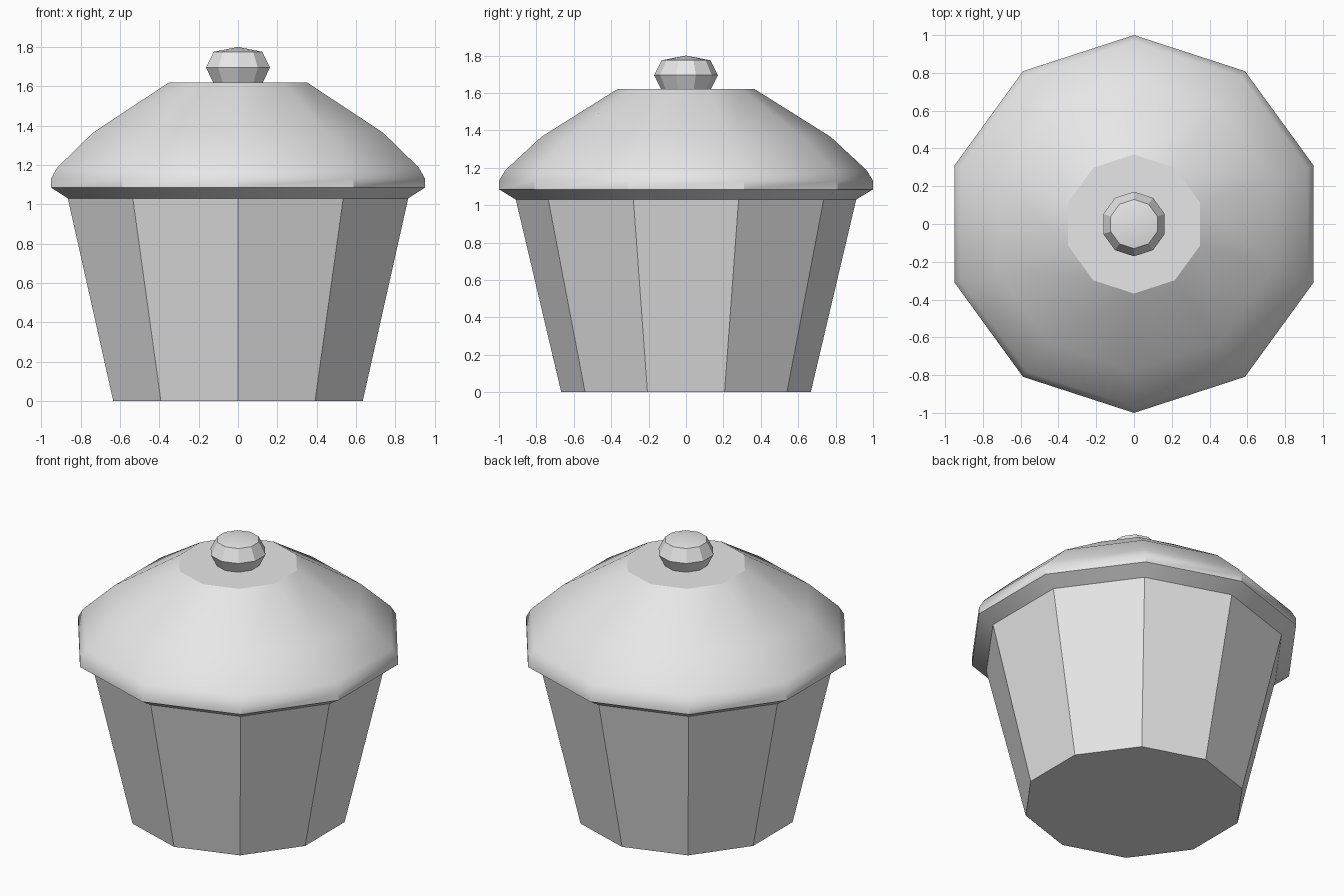
import bpy
import bmesh
import math

cube = bpy.data.objects.get("Cube")
if cube:
    bpy.data.objects.remove(cube, do_unlink=True)

SIDES = 10


def make_material(name, rgb):
    mat = bpy.data.materials.new(name)
    mat.use_nodes = True
    color = (*rgb, 1.0)
    mat.diffuse_color = color
    mat.node_tree.nodes["Principled BSDF"].inputs["Base Color"].default_value = color
    return mat


def turned_part(name, profile, mat, sharp_angle, close_bottom=False, close_top=False):
    """Ten-sided lathe of (radius, height) points, with a corner facing the front."""
    bm = bmesh.new()
    rings = []
    for radius, z in profile:
        if radius == 0:
            rings.append([bm.verts.new((0, 0, z))] * SIDES)
            continue
        ring = []
        for i in range(SIDES):
            a = math.tau * i / SIDES - math.pi / 2
            ring.append(bm.verts.new((radius * math.cos(a), radius * math.sin(a), z)))
        rings.append(ring)
    for low, high in zip(rings, rings[1:]):
        for i in range(SIDES):
            j = (i + 1) % SIDES
            corners = dict.fromkeys((low[i], low[j], high[j], high[i]))
            bm.faces.new(list(corners))
    if close_bottom:
        bm.faces.new(rings[0][::-1])
    if close_top:
        bm.faces.new(rings[-1])
    mesh = bpy.data.meshes.new(name)
    bm.to_mesh(mesh)
    bm.free()
    mesh.materials.append(mat)
    obj = bpy.data.objects.new(name, mesh)
    bpy.context.collection.objects.link(obj)
    # Smooth gentle bends, keep hard corners crisp
    bpy.ops.object.select_all(action="DESELECT")
    obj.select_set(True)
    bpy.context.view_layer.objects.active = obj
    bpy.ops.object.shade_smooth_by_angle(angle=math.radians(sharp_angle))
    return obj


grey = make_material("light grey", (0.8, 0.8, 0.8))

# Tapered cup, closed underneath
turned_part("cup", [(0.667, 0), (0.91, 1.03)], grey, 20, close_bottom=True)

# Domed lid with a flared rim and a flat top
turned_part("lid", [(0.91, 1.03), (1.0, 1.085), (1.0, 1.13), (0.966, 1.187),
                    (0.774, 1.365), (0.368, 1.62)], grey, 31.7, close_top=True)

# Faceted knob with a shallow pointed cap
turned_part("knob", [(0.133, 1.62), (0.171, 1.695), (0.13, 1.775), (0, 1.8)], grey, 25)
